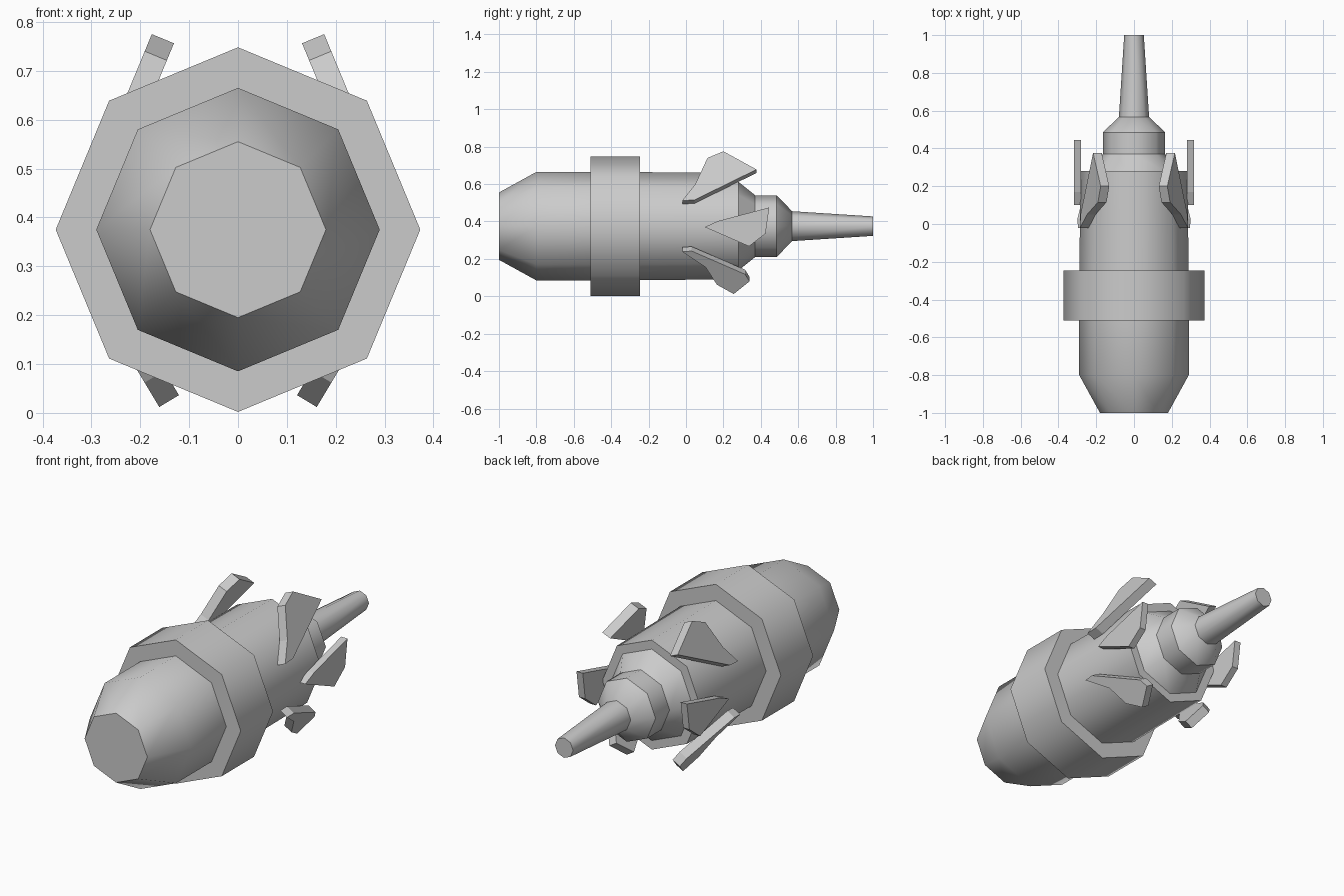
import bpy, bmesh, math
from mathutils import Vector

if "Cube" in bpy.data.objects:
    bpy.data.objects.remove(bpy.data.objects["Cube"])

CZ = 0.375   # height of the long axis
SIDES = 8

grey = bpy.data.materials.new("plain grey")
grey.diffuse_color = (0.6, 0.6, 0.6, 1)
grey.use_nodes = True
grey.node_tree.nodes["Principled BSDF"].inputs["Base Color"].default_value = grey.diffuse_color


def finish(name, bm, smooth):
    bmesh.ops.recalc_face_normals(bm, faces=bm.faces)
    me = bpy.data.meshes.new(name)
    bm.to_mesh(me)
    bm.free()
    me.materials.append(grey)
    ob = bpy.data.objects.new(name, me)
    bpy.context.collection.objects.link(ob)
    if smooth:
        bpy.ops.object.select_all(action='DESELECT')
        ob.select_set(True)
        bpy.context.view_layer.objects.active = ob
        bpy.ops.object.shade_smooth_by_angle(angle=math.radians(50))
    return ob


def turned(name, profile):
    """Closed eight-sided solid along y from (y, radius) pairs."""
    bm = bmesh.new()
    rings = []
    for y, r in profile:
        rings.append([bm.verts.new((r * math.cos(a), y, CZ + r * math.sin(a)))
                      for a in (math.tau * i / SIDES for i in range(SIDES))])
    for a, b in zip(rings, rings[1:]):
        for i in range(SIDES):
            j = (i + 1) % SIDES
            bm.faces.new((a[i], a[j], b[j], b[i]))
    bm.faces.new(rings[0])
    bm.faces.new(rings[-1])
    return finish(name, bm, True)


def fin(name, outline, angle, outer, inner, side):
    """Slab whose flat side faces `angle` in the xz plane; outline is (y, z) of its outer face."""
    n = Vector((math.cos(angle), 0, math.sin(angle)))
    bm = bmesh.new()
    vs = []
    for y, z in outline:
        x = (outer - (z - CZ) * n.z) / n.x
        vs.append(Vector((x, y, z)))
    mirror = lambda v: (v.x * side, v.y, v.z)
    top = [bm.verts.new(mirror(v)) for v in vs]
    low = [bm.verts.new(mirror(v - n * (outer - inner))) for v in vs]
    bm.faces.new(top)
    bm.faces.new(low)
    for i in range(len(vs)):
        j = (i + 1) % len(vs)
        bm.faces.new((top[i], top[j], low[j], low[i]))
    return finish(name, bm, False)


# Main barrel with tapered front, and the thick collar around it
turned("body", [(-1, 0.18), (-0.8, 0.29), (-0.38, 0.29), (0.28, 0.284)])
turned("collar", [(-0.51, 0.373), (-0.245, 0.373)])

# Stepped rear end
turned("rear_cone", [(0.27, 0.245), (0.37, 0.165)])
turned("rear_drum", [(0.36, 0.165), (0.485, 0.165)])
turned("rear_taper", [(0.485, 0.165), (0.567, 0.08)])
turned("tail_spike", [(0.565, 0.08), (1.0, 0.052)])

# Three pairs of fins
upper = [(-0.02, 0.512), (0.05, 0.6), (0.115, 0.74), (0.2, 0.775), (0.377, 0.678), (0.045, 0.515)]
middle = [(0.10, 0.37), (0.17, 0.402), (0.445, 0.475), (0.425, 0.335), (0.337, 0.267)]
lower = [(-0.02, 0.238), (0.03, 0.242), (0.315, 0.118), (0.34, 0.08), (0.255, 0.012),
         (0.165, 0.062), (0.105, 0.155)]
for label, s in (("left", -1), ("right", 1)):
    fin("upper_fin_" + label, upper, math.radians(22.5), 0.316, 0.267, s)
    fin("middle_fin_" + label, middle, 0, 0.317, 0.281, s)
    fin("lower_fin_" + label, lower, math.radians(-31), 0.325, 0.278, s)
